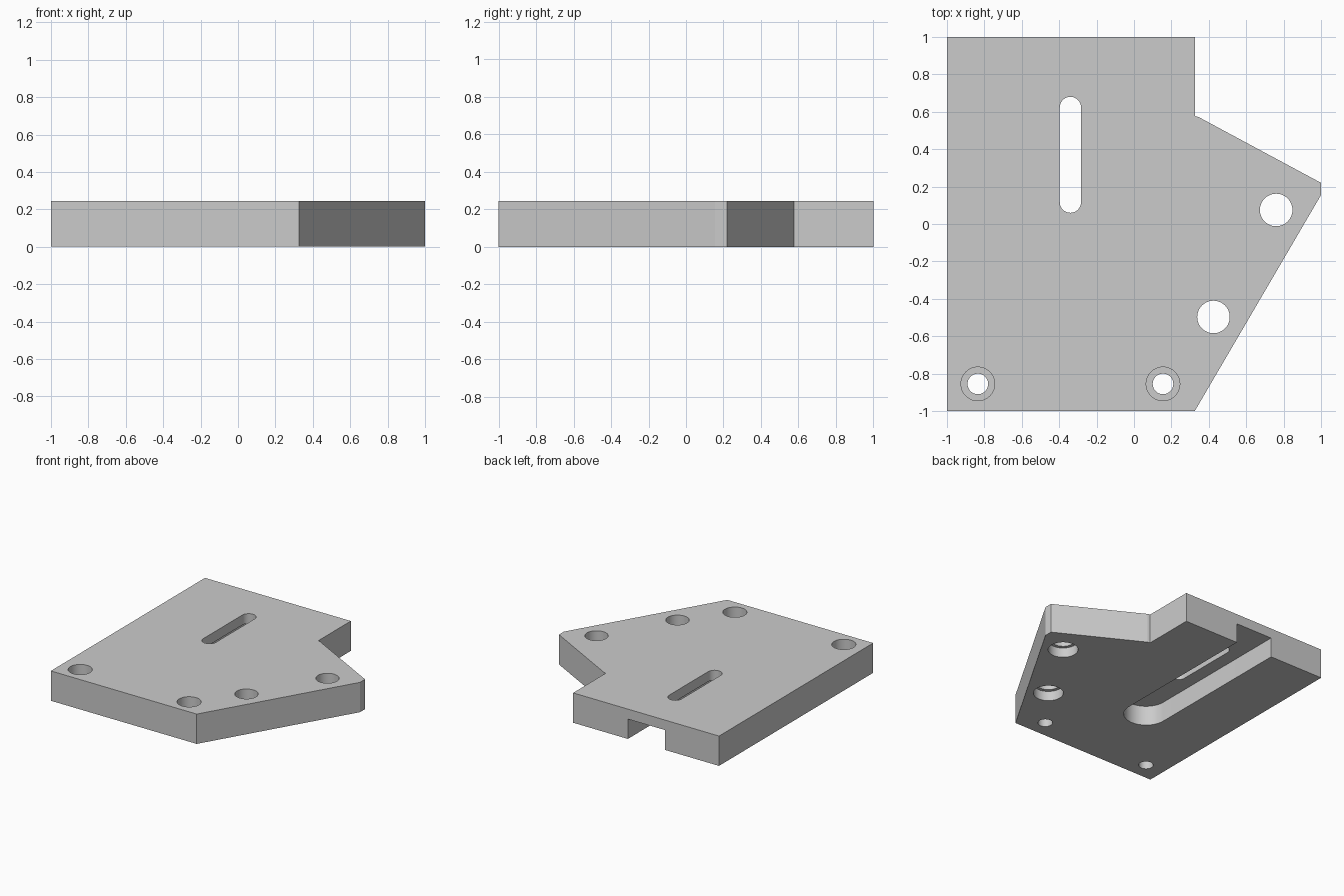
import bpy, bmesh
from math import sin, cos, pi, radians

if "Cube" in bpy.data.objects:
    bpy.data.objects.remove(bpy.data.objects["Cube"])

HEIGHT = 0.245


def prism(name, outline, z0, z1):
    """Extrude a closed counter-clockwise 2D outline from z0 to z1."""
    bm = bmesh.new()
    low = [bm.verts.new((x, y, z0)) for x, y in outline]
    high = [bm.verts.new((x, y, z1)) for x, y in outline]
    bm.faces.new(low[::-1])
    bm.faces.new(high)
    n = len(outline)
    for i in range(n):
        j = (i + 1) % n
        bm.faces.new((low[i], low[j], high[j], high[i]))
    mesh = bpy.data.meshes.new(name)
    bm.to_mesh(mesh)
    bm.free()
    obj = bpy.data.objects.new(name, mesh)
    bpy.context.collection.objects.link(obj)
    return obj


def circle(x, y, r, n=48):
    return [(x + r * cos(2 * pi * i / n), y + r * sin(2 * pi * i / n)) for i in range(n)]


def stadium(x, y0, y1, r, n=24):
    """Slot outline along y; y0 and y1 are the arc centres."""
    arc = [pi * i / n for i in range(n + 1)]
    return ([(x + r * cos(a), y1 + r * sin(a)) for a in arc] +
            [(x - r * cos(a), y0 - r * sin(a)) for a in arc])


def cut(target, outline, z0, z1):
    """Subtract a prism from the target, then remove the cutter."""
    cutter = prism("cutter", outline, z0, z1)
    cutter.hide_render = True
    mod = target.modifiers.new("cut", 'BOOLEAN')
    mod.operation = 'DIFFERENCE'
    mod.solver = 'EXACT'
    mod.object = cutter
    bpy.context.view_layer.objects.active = target
    bpy.ops.object.modifier_apply(modifier=mod.name)
    bpy.data.objects.remove(cutter)


# Plate body
plate = prism("mounting_plate", [
    (-1, -1), (0.325, -1), (1, 0.155), (1, 0.22),
    (0.345, 0.572), (0.325, 0.577), (0.325, 1), (-1, 1)], 0, HEIGHT)

# Underside channel, open at the back, with the narrow slot through its roof
cut(plate, stadium(-0.34, -0.264, 1.3, 0.168), -0.1, 0.163)
cut(plate, stadium(-0.34, 0.117, 0.623, 0.057), -0.1, 0.4)

# Front screw holes, counterbored from the top
for x in (-0.835, 0.155):
    cut(plate, circle(x, -0.855, 0.055), -0.1, 0.4)
    cut(plate, circle(x, -0.855, 0.09), HEIGHT - 0.085, 0.4)

# Holes along the slanted edge, counterbored from below
for x, y in ((0.76, 0.075), (0.425, -0.497)):
    cut(plate, circle(x, y, 0.087), -0.1, 0.4)
    cut(plate, circle(x, y, 0.113), -0.1, 0.08)

# Smooth bores with crisp edges
bpy.ops.object.select_all(action='DESELECT')
plate.select_set(True)
bpy.context.view_layer.objects.active = plate
bpy.ops.object.shade_smooth_by_angle(angle=radians(12))
